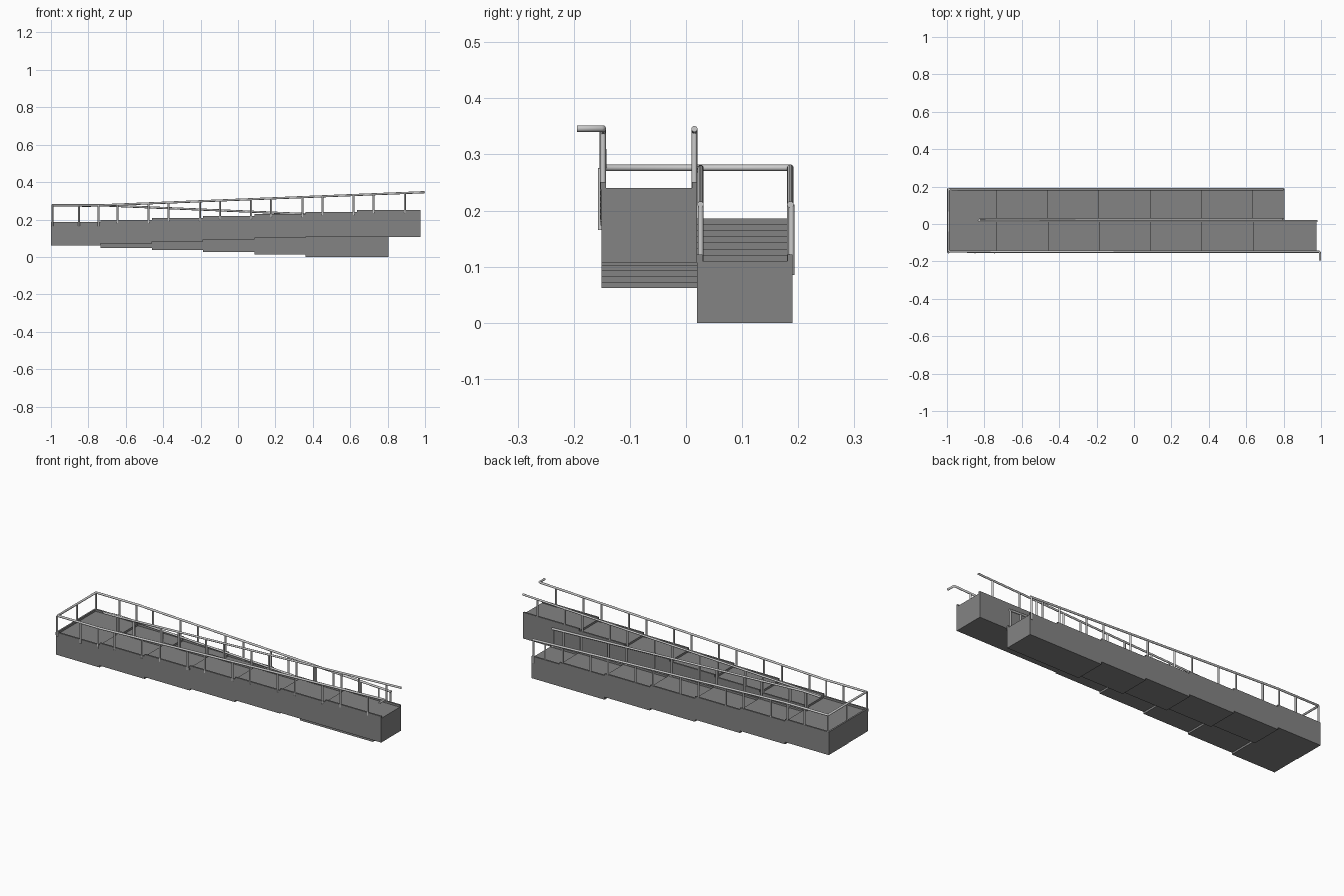
import bpy, bmesh, math

if "Cube" in bpy.data.objects:
    bpy.data.objects.remove(bpy.data.objects["Cube"])

LAND, SPLIT = -0.735, 0.02
SEG, RISE, TOP = 0.274, 0.0108, 0.175

dark = bpy.data.materials.new("dark_concrete")
dark.diffuse_color = (0.23, 0.23, 0.23, 1)
dark.use_nodes = True
dark.node_tree.nodes["Principled BSDF"].inputs["Base Color"].default_value = dark.diffuse_color


def step_line(x0, x1, sign, lift=0.0):
    """Stepped xz line from x0 to x1, one low riser per segment."""
    pts, z = [(x0, TOP + lift)], TOP + lift
    for i in range(6):
        x = LAND + i * SEG
        if x > x0:
            pts.append((x, z))
        z += sign * RISE
        pts.append((x, z))
    return pts + [(x1, z)]


def level(x, sign):
    """Tread height at x."""
    n = 0 if x < LAND else min(6, int((x - LAND) / SEG) + 1)
    return TOP + sign * RISE * n


def up_rail(x):
    return 0.276 + max(0, x - LAND) * 0.0405


def down_rail(x):
    return 0.276 - max(0, x - LAND) * 0.0425


def finish(bm, name):
    bmesh.ops.recalc_face_normals(bm, faces=bm.faces)
    me = bpy.data.meshes.new(name)
    bm.to_mesh(me)
    bm.free()
    ob = bpy.data.objects.new(name, me)
    bpy.context.collection.objects.link(ob)
    return ob


def extrude_profile(name, pts, y0, y1):
    """Extrude an xz outline from y0 to y1 in dark concrete."""
    bm = bmesh.new()
    f = bm.faces.new([bm.verts.new((x, y0, z)) for x, z in pts])
    r = bmesh.ops.extrude_face_region(bm, geom=[f])
    vs = [v for v in r["geom"] if isinstance(v, bmesh.types.BMVert)]
    bmesh.ops.translate(bm, verts=vs, vec=(0, y1 - y0, 0))
    caps = [g for g in bm.faces if len(g.verts) > 4]
    if caps:
        bmesh.ops.triangulate(bm, faces=caps)
    finish(bm, name).data.materials.append(dark)


def tube(name, pts, r):
    """Round bar following a polyline."""
    cu = bpy.data.curves.new(name, 'CURVE')
    cu.dimensions = '3D'
    cu.bevel_depth = r
    cu.bevel_resolution = 3
    cu.use_fill_caps = True
    sp = cu.splines.new('POLY')
    sp.points.add(len(pts) - 1)
    for p, c in zip(sp.points, pts):
        p.co = (*c, 1)
    bpy.context.collection.objects.link(bpy.data.objects.new(name, cu))


def posts(name, xs, y, sign, rail, drop):
    """Row of upright posts joined in one mesh."""
    bm = bmesh.new()
    for x in xs:
        z0, z1 = level(x, sign) - drop, rail(x)
        r = bmesh.ops.create_cone(bm, cap_ends=True, segments=16, radius1=0.005,
                                  radius2=0.005, depth=z1 - z0)
        bmesh.ops.translate(bm, verts=r["verts"], vec=(x, y, (z0 + z1) / 2))
    ob = finish(bm, name)
    bpy.context.view_layer.objects.active = ob
    ob.select_set(True)
    bpy.ops.object.shade_smooth_by_angle(angle=math.radians(40))
    ob.select_set(False)


def flight(name, x_end, y0, y1, sign, start, step, last):
    """Solid flight with low steps above and a stepped underside."""
    pts, z = [(-1, start)], start
    for i in range(5):
        x = LAND + i * SEG
        pts.append((x, z))
        z = last if i == 4 else z + step
        pts.append((x, z))
    pts.append((x_end, last))
    extrude_profile(name, pts + step_line(-1, x_end, sign)[::-1], y0, y1)


def curb(name, x0, x1, y0, y1, sign):
    extrude_profile(name, step_line(x0, x1, sign, 0.011)
                    + step_line(x0, x1, sign, -0.002)[::-1], y0, y1)


# Flights, sharing the landing at the left
flight("upper_flight", 0.975, -0.151, SPLIT, 1, 0.062, 0.01, 0.107)
flight("lower_flight", 0.805, SPLIT, 0.19, -1, 0.06, -0.0115, 0.0)

# Raised curbs
curb("upper_outer_curb", -1, 0.975, -0.152, -0.143, 1)
curb("upper_inner_curb", LAND - 0.02, 0.975, 0.011, 0.02, 1)
curb("lower_inner_curb", LAND - 0.02, 0.805, 0.02, 0.029, -1)
curb("lower_outer_curb", -1, 0.805, 0.181, 0.19, -1)
extrude_profile("landing_curb", [(-1, 0.17), (-0.991, 0.17), (-0.991, 0.186), (-1, 0.186)],
                -0.152, 0.19)

# Outer handrail running around the landing
YF, YB, XL = -0.148, 0.186, -0.992
tube("outer_handrail", [
    (0.994, -0.194, up_rail(0.994)), (0.994, YF - 0.004, up_rail(0.994)),
    (0.988, YF, up_rail(0.988)), (LAND, YF, up_rail(LAND)), (XL + 0.006, YF, 0.276),
    (XL, YF + 0.006, 0.276), (XL, YB - 0.006, 0.276), (XL + 0.006, YB, 0.276),
    (LAND, YB, 0.276), (0.8, YB, down_rail(0.8))], 0.006)

# Inner handrail turning back at the landing
YI, YJ = 0.015, 0.026
tube("inner_handrail", [
    (0.98, YI, up_rail(0.98)), (LAND, YI, 0.276), (-0.825, YI, 0.274),
    (-0.831, (YI + YJ) / 2, 0.273), (-0.825, YJ, 0.272), (LAND, YJ, 0.276),
    (0.795, YJ, down_rail(0.795))], 0.0055)

# Posts: two per segment, side-mounted around the landing
pairs = [LAND + 0.09 + i * SEG + d for i in range(6) for d in (0, 0.167)]
lower = [LAND - 0.01] + [x for x in pairs if x < 0.74]
side = [XL, -0.85, LAND - 0.01]
posts("landing_front_posts", side, -0.152, 1, up_rail, 0.01)
posts("upper_outer_posts", pairs, YF, 1, up_rail, 0.005)
posts("upper_inner_posts", pairs + [LAND - 0.01], YI, 1, up_rail, 0.005)
posts("lower_inner_posts", lower + [0.79], YJ, -1, down_rail, 0.005)
posts("lower_outer_posts", [XL, -0.85] + lower, YB - 0.001, -1, down_rail, 0.005)
posts("lower_end_post", [0.795], YB + 0.002, -1, down_rail, 0.025)
posts("landing_post", [XL], 0.02, 1, up_rail, 0.01)
